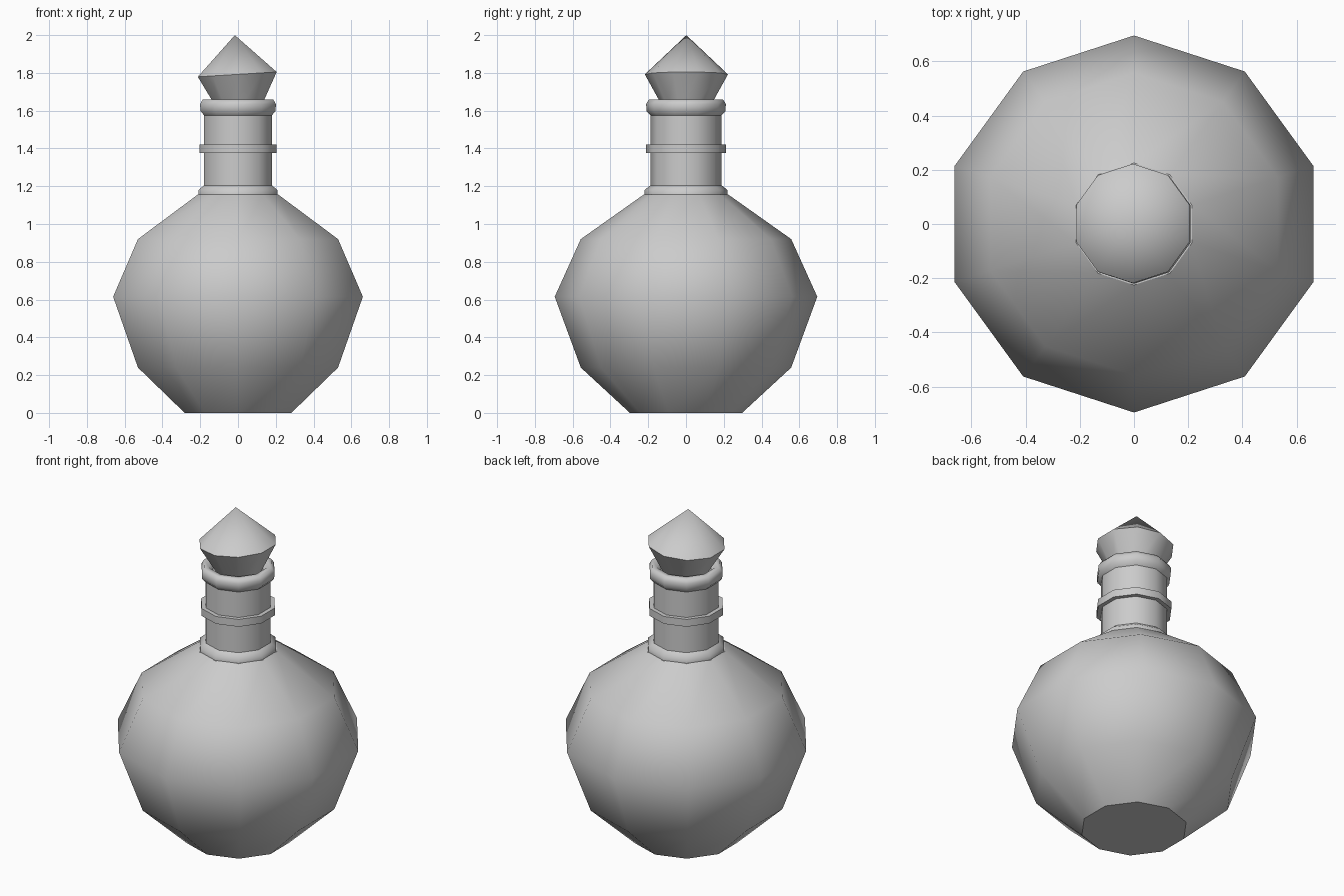
import bpy, bmesh, math
from mathutils import Vector

if "Cube" in bpy.data.objects:
    bpy.data.objects.remove(bpy.data.objects["Cube"])

SIDES = 10


def lathe(name, profile, sharp=(), loop=False):
    """Revolve (radius, z) points with ten sides; rings listed in sharp get hard edges."""
    bm = bmesh.new()
    rings = []
    for r, z in profile:
        if r == 0:
            rings.append([bm.verts.new((0, 0, z))] * SIDES)
        else:
            rings.append([bm.verts.new((r * math.cos(a), r * math.sin(a), z))
                          for a in (math.pi / 2 + math.tau * i / SIDES for i in range(SIDES))])
    pairs = list(zip(rings, rings[1:]))
    if loop:
        pairs.append((rings[-1], rings[0]))
    for lo, hi in pairs:
        for i in range(SIDES):
            j = (i + 1) % SIDES
            corners = list(dict.fromkeys([lo[i], lo[j], hi[j], hi[i]]))
            bm.faces.new(corners).smooth = True
    if not loop:
        for ring, order in ((rings[0], -1), (rings[-1], 1)):
            if ring[0] is not ring[1]:
                bm.faces.new(ring[::order])
    for k in sharp:
        for i in range(SIDES):
            edge = bm.edges.get((rings[k][i], rings[k][(i + 1) % SIDES]))
            if edge:
                edge.smooth = False
    bmesh.ops.recalc_face_normals(bm, faces=bm.faces)
    mesh = bpy.data.meshes.new(name)
    bm.to_mesh(mesh)
    bm.free()
    obj = bpy.data.objects.new(name, mesh)
    bpy.context.collection.objects.link(obj)
    return obj


# Round flask body
lathe("body", [(0.297, 0), (0.557, 0.24), (0.695, 0.615), (0.557, 0.92), (0.225, 1.155)],
      sharp=(0, 4))

# Collar, neck and rounded lip with a shallow mouth
lathe("neck", [(0.22, 1.15), (0.22, 1.18), (0.188, 1.205), (0.188, 1.575),
               (0.209, 1.598), (0.211, 1.635), (0.197, 1.658), (0.165, 1.658), (0.145, 1.62)],
      sharp=(0, 2, 3, 8))

# Flat band around the neck
lathe("neck_band", [(0.18, 1.375), (0.213, 1.375), (0.213, 1.42), (0.18, 1.42)],
      sharp=(0, 1, 2, 3), loop=True)

# Slightly tilted pointed stopper, modelled around its widest ring
stopper = lathe("stopper", [(0.118, -0.185), (0.22, 0), (0, 0.208)], sharp=(0, 1))
stopper.location = Vector((-0.004, 0.002, 1.792))
stopper.rotation_euler = (0, math.radians(-3.5), 0)
